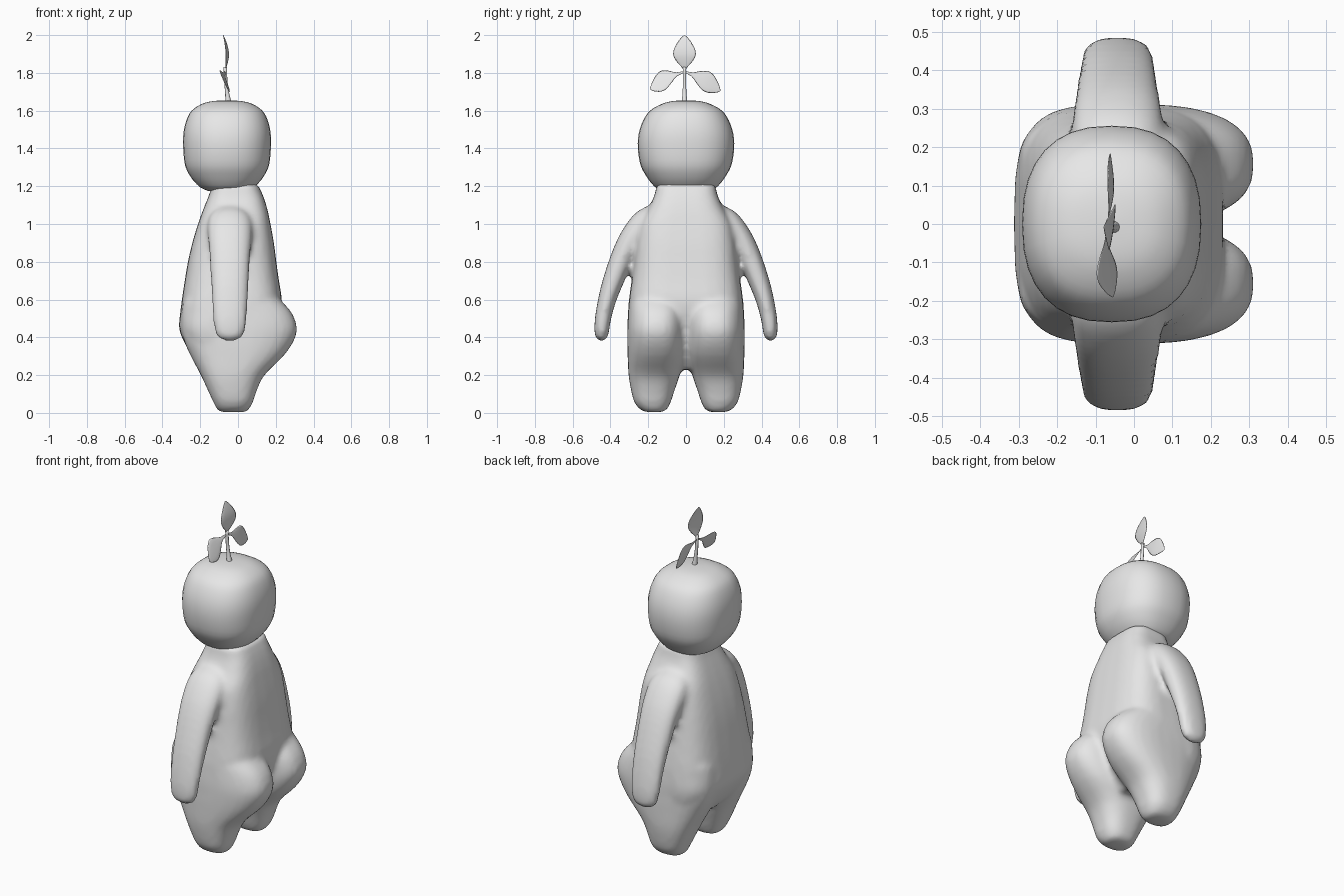
import bpy, bmesh, math
from mathutils import Vector

if "Cube" in bpy.data.objects:
    bpy.data.objects.remove(bpy.data.objects["Cube"])

grey = bpy.data.materials.new("plain_grey")
grey.diffuse_color = (0.8, 0.8, 0.8, 1)
grey.use_nodes = True
grey.node_tree.nodes["Principled BSDF"].inputs["Base Color"].default_value = grey.diffuse_color


def spline(rows, sub):
    """Catmull-Rom resampling of rows of numbers."""
    out = []
    for i in range(len(rows) - 1):
        a, b, c, d = (rows[max(i - 1, 0)], rows[i], rows[i + 1],
                      rows[min(i + 2, len(rows) - 1)])
        for k in range(sub):
            t = k / sub
            out.append([0.5 * (2 * q + (r - p) * t + (2 * p - 5 * q + 4 * r - s) * t * t
                               + (3 * q - p - 3 * r + s) * t ** 3)
                        for p, q, r, s in zip(a, b, c, d)])
    out.append(list(rows[-1]))
    return out


def loft(bm, sections, n=2.0, seg=32, sub=3):
    """Skin superellipse sections given as centre, half axis u, half axis v."""
    rings = []
    for s in spline([[*c, *u, *v] for c, u, v in sections], sub):
        c, u, v = Vector(s[:3]), Vector(s[3:6]), Vector(s[6:])
        ring = []
        for k in range(seg):
            a = 2 * math.pi * k / seg
            ca, sa = math.cos(a), math.sin(a)
            ring.append(bm.verts.new(c + u * math.copysign(abs(ca) ** (2 / n), ca)
                                     + v * math.copysign(abs(sa) ** (2 / n), sa)))
        rings.append(ring)
    for r, q in zip(rings, rings[1:]):
        for k in range(seg):
            j = (k + 1) % seg
            bm.faces.new((r[k], r[j], q[j], q[k]))
    bm.faces.new(rings[0][::-1])
    bm.faces.new(rings[-1])


def stack(bm, rows, n, side=1):
    """Upright loft from rows of z, x min, x max, y min, y max."""
    loft(bm, [(((x0 + x1) / 2, side * (y0 + y1) / 2, z),
               ((x1 - x0) / 2, 0, 0), (0, (y1 - y0) / 2, 0))
              for z, x0, x1, y0, y1 in rows], n)


def finish(bm, name):
    bmesh.ops.recalc_face_normals(bm, faces=bm.faces)
    me = bpy.data.meshes.new(name)
    bm.to_mesh(me)
    bm.free()
    me.materials.append(grey)
    for p in me.polygons:
        p.use_smooth = True
    ob = bpy.data.objects.new(name, me)
    bpy.context.collection.objects.link(ob)
    return ob


# Body: torso, legs with rounded seat, and arms, fused into one skin
body = bmesh.new()
torso = [(.23, -.17, .08, .20), (.30, -.24, .14, .28), (.38, -.288, .18, .303),
         (.45, -.312, .205, .31), (.52, -.307, .225, .308), (.60, -.297, .232, .302),
         (.70, -.282, .217, .288), (.80, -.265, .203, .276), (.90, -.242, .19, .265),
         (1.0, -.212, .172, .245), (1.08, -.183, .155, .20), (1.15, -.155, .133, .168),
         (1.21, -.135, .105, .155)]
stack(body, [(z, a, b, -w, w) for z, a, b, w in torso], 3.4)

leg = [(.004, -.09, .04, .13, .21), (.02, -.112, .058, .10, .245),
       (.06, -.132, .08, .08, .275), (.12, -.16, .10, .06, .291),
       (.20, -.197, .14, .033, .304), (.30, -.25, .24, .006, .309),
       (.38, -.285, .295, .0, .311), (.45, -.30, .312, .0, .311),
       (.53, -.30, .285, .0, .306), (.60, -.285, .222, .01, .30),
       (.66, -.24, .16, .03, .27)]
# Arm path rows: y, z, half width along x, half thickness
arm = [(.12, 1.04, .10, .08), (.21, 1.00, .118, .082), (.275, .935, .116, .07),
       (.33, .84, .108, .062), (.385, .70, .10, .055), (.42, .59, .094, .047),
       (.441, .49, .088, .042), (.447, .42, .075, .037), (.448, .392, .05, .025),
       (.448, .382, .02, .01)]
for side in (-1, 1):
    stack(body, leg, 2.5, side)
    sections = []
    for i, (y, z, w, t) in enumerate(arm):
        a, b = arm[max(i - 1, 0)], arm[min(i + 1, len(arm) - 1)]
        d = Vector((0, b[0] - a[0], b[1] - a[1])).normalized()
        sections.append(((-.043, side * y, z), (w, 0, 0), (0, -d.z * t * side, d.y * t)))
    loft(body, sections, 2.3)
ob = finish(body, "body")
remesh = ob.modifiers.new("fuse", 'REMESH')
remesh.mode = 'VOXEL'
remesh.voxel_size = 0.016
remesh.use_smooth_shade = True
soften = ob.modifiers.new("soften", 'SMOOTH')
soften.factor = 0.5
soften.iterations = 4

# Head
head = bmesh.new()
rows = [(1.175, .10, .12), (1.19, .135, .155), (1.21, .16, .178), (1.25, .193, .208),
        (1.31, .222, .24), (1.40, .232, .255), (1.48, .231, .25), (1.55, .215, .226),
        (1.60, .187, .19), (1.635, .135, .13), (1.65, .08, .075), (1.655, .01, .01)]
stack(head, [(z, -.058 - a, -.058 + a, -b, b) for z, a, b in rows], 2.4)
finish(head, "head")

# Sprout stem
stem = bmesh.new()
loft(stem, [((x, -.008, z), (r, 0, 0), (0, r, 0))
            for x, z, r in [(-.05, 1.64, .017), (-.057, 1.69, .011),
                            (-.064, 1.75, .009), (-.068, 1.83, .009)]], seg=10)
finish(stem, "sprout_stem")


def leaf(name, base, tip, wide, bend, skew):
    """Thin leaf blade from base to tip, widest where t**skew is about 0.5."""
    base, tip, wide, bend = map(Vector, (base, tip, wide, bend))
    thick = (tip - base).cross(wide).normalized() * .004
    bm = bmesh.new()
    shape = [(0, .1), (.1, .2), (.22, .55), (.38, .9), (.5, 1), (.65, .9),
             (.8, .62), (.92, .33), (1, .04)]
    sections = []
    for t, w in shape:
        t = t ** skew
        sections.append((base.lerp(tip, t) + bend * math.sin(math.pi * t),
                         wide * w, thick * (.3 + .7 * w)))
    loft(bm, sections, seg=12, sub=2)
    finish(bm, name)


# Sprout leaves
leaf("top_leaf", (-.068, -.008, 1.81), (-.078, -.008, 2.0),
     (.008, .06, 0), (.016, 0, 0), 1.05)
leaf("left_leaf", (-.068, -.01, 1.805), (-.055, -.19, 1.715),
     (-.026, -.012, .05), (-.012, 0, .012), .65)
leaf("right_leaf", (-.068, -.005, 1.805), (-.062, .182, 1.705),
     (-.008, .018, .05), (.004, 0, .012), .7)
